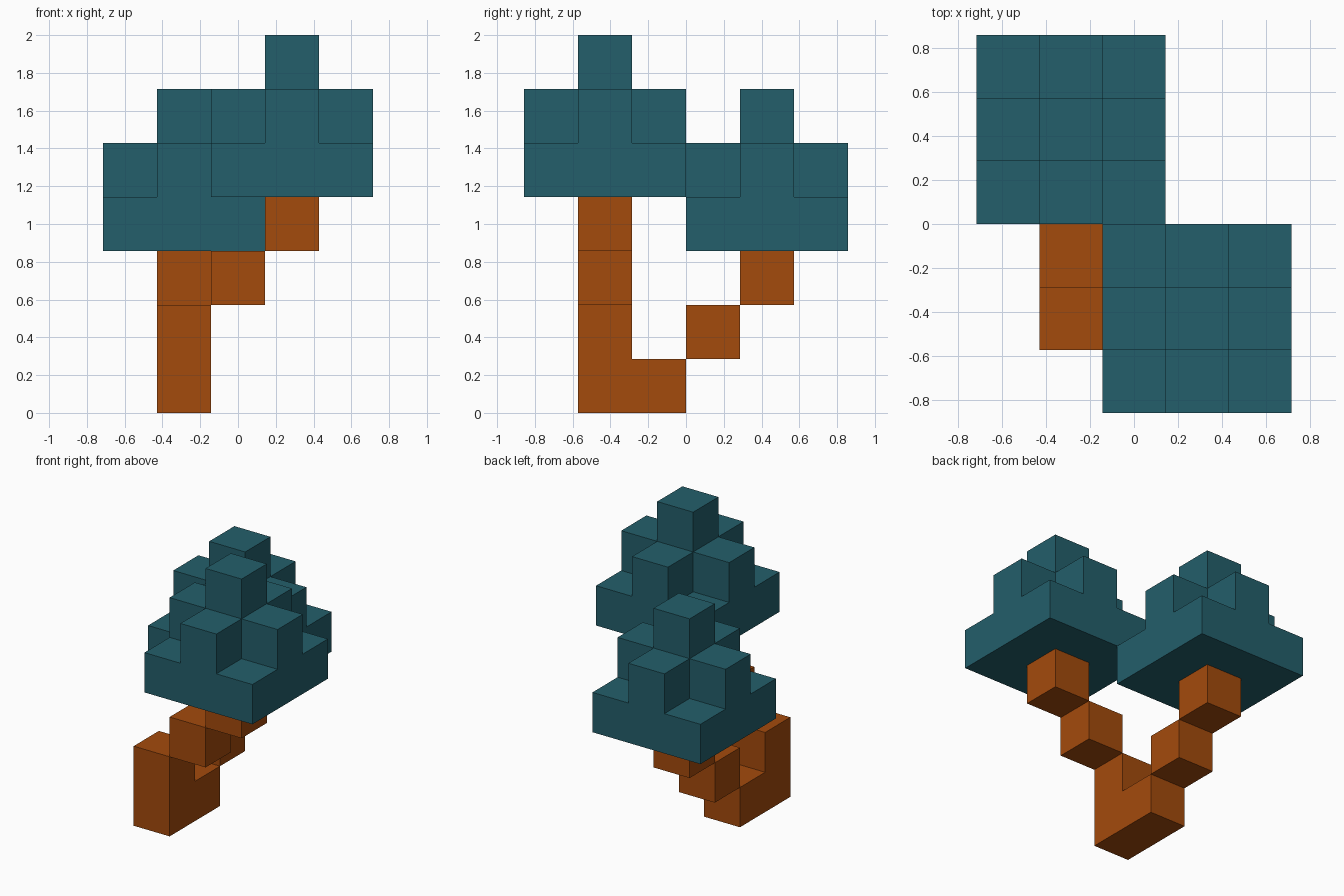
import bpy
import bmesh
from mathutils import Vector

cube = bpy.data.objects.get("Cube")
if cube:
    bpy.data.objects.remove(cube, do_unlink=True)

U = 2 / 7  # edge of one block
ORIGIN = Vector((-2.5, -3, 0))


def material(name, rgb):
    mat = bpy.data.materials.new(name)
    mat.use_nodes = True
    mat.diffuse_color = (*rgb, 1)
    bsdf = next(n for n in mat.node_tree.nodes if n.type == 'BSDF_PRINCIPLED')
    bsdf.inputs["Base Color"].default_value = (*rgb, 1)
    return mat


def block_object(name, cells, mat):
    """Skin a set of grid cells with only their exposed faces."""
    cells = set(cells)
    bm = bmesh.new()
    for cell in cells:
        center = Vector(cell) + Vector((0.5, 0.5, 0.5)) + ORIGIN
        for axis in range(3):
            for sign in (-1, 1):
                n = Vector((0, 0, 0))
                n[axis] = sign
                if tuple(int(c + d) for c, d in zip(cell, n)) in cells:
                    continue
                a = Vector((0, 0, 0))
                a[(axis + 1) % 3] = 1
                b = n.cross(a)
                corners = (a + b, b - a, -a - b, a - b)
                bm.faces.new([bm.verts.new((center + (n + c) / 2) * U) for c in corners])
    bmesh.ops.remove_doubles(bm, verts=bm.verts, dist=0.001)
    # Join coplanar squares into clean flat faces
    bmesh.ops.dissolve_limit(bm, angle_limit=0.01, verts=bm.verts, edges=bm.edges)
    mesh = bpy.data.meshes.new(name)
    bm.to_mesh(mesh)
    bm.free()
    mesh.materials.append(mat)
    obj = bpy.data.objects.new(name, mesh)
    bpy.context.collection.objects.link(obj)
    return obj


def canopy(name, x, y, z, mat):
    """Stepped crown: full square, then a plus, then a single block."""
    cells = [(x + i, y + j, z + k)
             for k in range(3) for i in (-1, 0, 1) for j in (-1, 0, 1)
             if abs(i) + abs(j) <= 2 - k]
    return block_object(name, cells, mat)


bark = material("orange bark", (0.371, 0.069, 0.0037))
leaves = material("teal leaves", (0.017, 0.114, 0.147))

# Trunk base with its low rear step
block_object("trunk", [(1, 1, 0), (1, 1, 1), (1, 2, 0)], bark)

# Branches climbing diagonally, one to the left and one to the back
block_object("left_branch", [(2, 1, 2), (3, 1, 3)], bark)
block_object("back_branch", [(1, 3, 1), (1, 4, 2)], bark)

# Crowns resting on the branch tips
canopy("left_canopy", 3, 1, 4, leaves)
canopy("back_canopy", 1, 4, 3, leaves)
